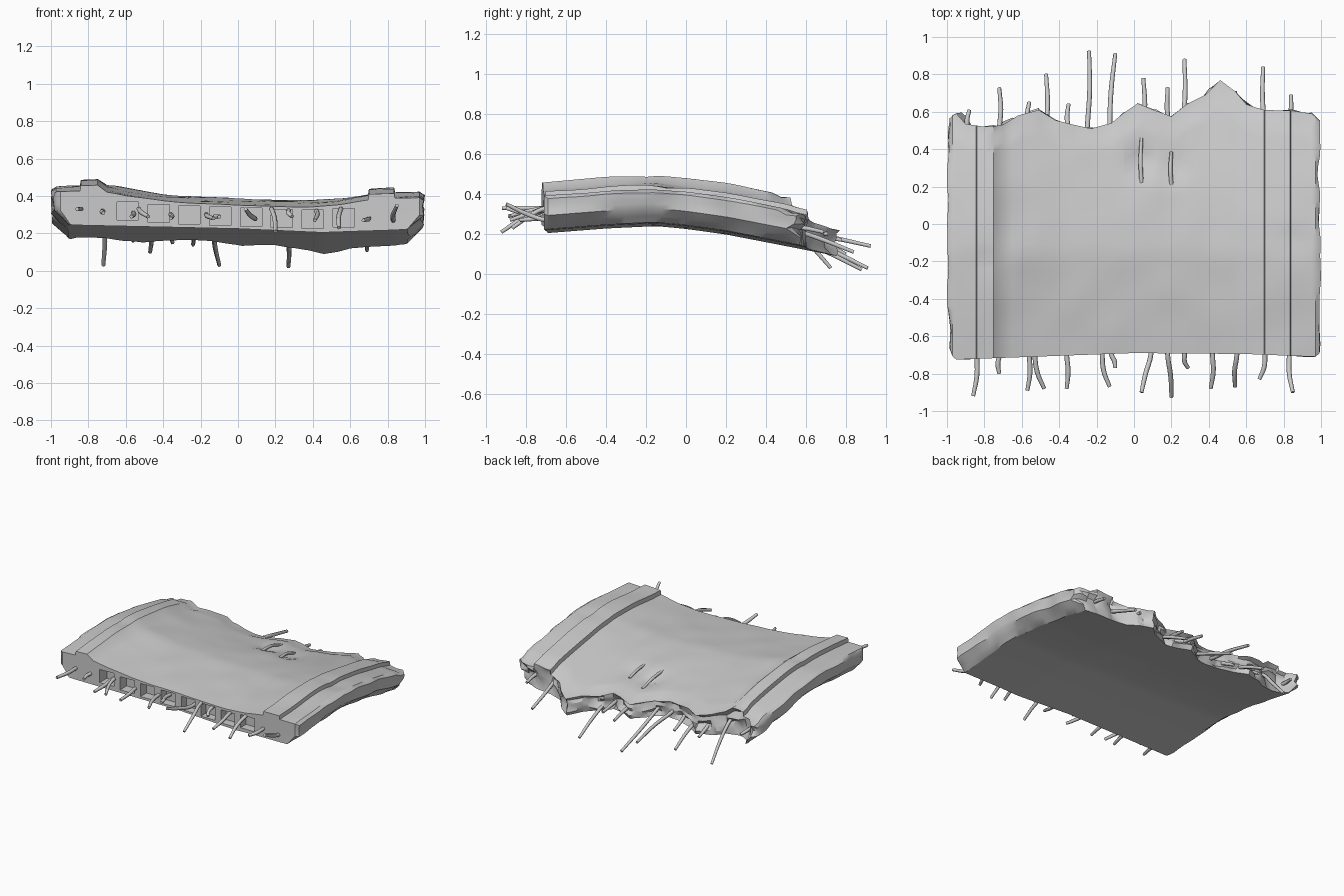
import bpy, bmesh, math
from mathutils import Vector, noise

if "Cube" in bpy.data.objects:
    bpy.data.objects.remove(bpy.data.objects["Cube"])


def lerp_table(pts, x):
    """Piecewise-linear lookup in a short profile."""
    if x <= pts[0][0]:
        return pts[0][1]
    for (a, p), (b, q) in zip(pts, pts[1:]):
        if x <= b:
            return p + (q - p) * (x - a) / (b - a)
    return pts[-1][1]


# Profiles: deck top and underside across x, sag along y, broken rear edge
TOP = [(-1, .438), (-.97, .455), (-.845, .465), (-.84, .495), (-.71, .497), (-.70, .457),
       (-.6, .436), (-.4, .41), (-.2, .396), (0, .388), (.2, .381), (.4, .378), (.55, .39),
       (.695, .412), (.70, .442), (.835, .448), (.84, .422), (.97, .428), (1, .412)]
BOTTOM = [(-1, .285), (-.4, .27), (0, .26), (.45, .24), (1, .26)]
SAG = [(-.72, -.037), (-.4, -.012), (-.15, 0), (.0, -.014), (.2, -.042), (.5, -.1), (.78, -.155)]
REAR = [(-1, .565), (-.95, .59), (-.9, .535), (-.8, .52), (-.71, .525), (-.62, .58), (-.51, .61),
        (-.42, .555), (-.32, .53), (-.23, .51), (-.12, .54), (-.06, .59), (.02, .645), (.12, .605),
        (.2, .575), (.28, .64), (.38, .69), (.46, .77), (.54, .71), (.6, .64), (.69, .61),
        (.85, .605), (.95, .59), (1, .55)]
FRONT = [(-1, -.66), (-.96, -.725), (-.6, -.712), (0, -.69), (.6, -.695), (.97, -.71), (1, -.69)]
LEVELS = [0, .22, .45, .62, .8, 1]
NV = 26


def n3(x, y, z, f):
    return noise.noise(Vector((x * f, y * f, z * f + 3.7)))


def gauss(x, y, cx, cy, r):
    return math.exp(-((x - cx) ** 2 + (y - cy) ** 2) / r ** 2)


# Broken slab with dished deck and kerbs: a deformed surface grid
xs = sorted({round(p[0], 3) for p in TOP + REAR} | {round(-1 + i * .05, 3) for i in range(41)})
xs = [x for x in xs if x not in (-.85, .85, -.71, .69)]
nx, nk = len(xs), len(LEVELS)
bm = bmesh.new()
verts = {}


def slab_point(i, j, k):
    x, v, t = xs[i], j / NV, LEVELS[k]
    y0, y1 = lerp_table(FRONT, x), lerp_table(REAR, x)
    y = y0 + (y1 - y0) * v
    z0, z1 = lerp_table(BOTTOM, x), lerp_table(TOP, x)
    z = z0 + (z1 - z0) * t
    if k == nk - 1:
        z += .006 * n3(x, y, 0, 5)
        z -= .03 * gauss(x, y, .04, .34, .07) + .02 * gauss(x, y, .22, .3, .07)
        z -= .014 * gauss(x, y, -.8, -.19, .06) + .012 * gauss(x, y, .86, -.1, .08)
        z += .012 * gauss(x, y, -.62, -.2, .1)
        if v > .93:
            z -= .012 + .012 * n3(x, y, 1, 9)
    if j == NV and 0 < k < nk - 1:
        y += .05 * n3(x, 0, t * .35, 11) - .015
        z += .012 * n3(x, 5, t, 9)
    if j == NV and k == 0:
        y += .025 * n3(x, 2, 0, 9) - .01
    # tapered outer flanks with chipped edges
    if abs(x) > .84:
        keep = .5 + .5 * min(1, t / .45)
        ax = .84 + (abs(x) - .84) * keep
        if abs(x) == 1:
            ax -= .012 + .022 * n3(x, y, t * .3, 6)
        x = math.copysign(min(ax, 1), x)
    return x, y, z + lerp_table(SAG, y)


def vert(i, j, k):
    key = (i, j, k)
    if key not in verts:
        verts[key] = bm.verts.new(slab_point(*key))
    return verts[key]


def skin(na, nb, f):
    for a in range(na):
        for b in range(nb):
            bm.faces.new([vert(*f(a, b)), vert(*f(a + 1, b)),
                          vert(*f(a + 1, b + 1)), vert(*f(a, b + 1))])


for k in (0, nk - 1):
    skin(nx - 1, NV, lambda a, b: (a, b, k))
for j in (0, NV):
    skin(nx - 1, nk - 1, lambda a, b: (a, j, b))
for i in (0, nx - 1):
    skin(NV, nk - 1, lambda a, b: (i, a, b))
bmesh.ops.recalc_face_normals(bm, faces=bm.faces)


def to_object(bm, name):
    me = bpy.data.meshes.new(name)
    bm.to_mesh(me)
    bm.free()
    ob = bpy.data.objects.new(name, me)
    bpy.context.collection.objects.link(ob)
    return ob


slab = to_object(bm, "broken_road_slab")

# Hollow cells cut into the front end
bm = bmesh.new()
for i in range(8):
    x = -.59 + .165 * i
    zc = .5 * (lerp_table(TOP, x) + lerp_table(BOTTOM, x)) - .035
    box = bmesh.ops.create_cube(bm, size=1)["verts"]
    bmesh.ops.scale(bm, vec=(.115, .2, .098), verts=box)
    bmesh.ops.translate(bm, vec=(x, -.73, zc), verts=box)
cutter = to_object(bm, "cell_cutter")
cutter.hide_render = True
mod = slab.modifiers.new("cells", 'BOOLEAN')
mod.operation, mod.solver, mod.object = 'DIFFERENCE', 'EXACT', cutter
bpy.context.view_layer.objects.active = slab
slab.select_set(True)
bpy.ops.object.modifier_apply(modifier=mod.name)
bpy.data.objects.remove(cutter)
bpy.ops.object.shade_smooth_by_angle(angle=math.radians(35))


# Bent reinforcing bars
def rebar(name, pts, r=.013):
    cu = bpy.data.curves.new(name, 'CURVE')
    cu.dimensions = '3D'
    cu.bevel_depth, cu.bevel_resolution, cu.use_fill_caps = r, 1, True
    cu.resolution_u = 4
    sp = cu.splines.new('BEZIER')
    sp.bezier_points.add(len(pts) - 1)
    for bp, p in zip(sp.bezier_points, pts):
        bp.co = p
        bp.handle_left_type = bp.handle_right_type = 'AUTO'
    sp.bezier_points[-1].radius = .8
    ob = bpy.data.objects.new(name, cu)
    bpy.context.collection.objects.link(ob)
    bpy.ops.object.select_all(action='DESELECT')
    ob.select_set(True)
    bpy.context.view_layer.objects.active = ob
    bpy.ops.object.convert(target='MESH')


# front bars: root x, tip x, tip y, root z, tip z
front = [(-.84, -.86, -.92, .33, .33), (-.72, -.72, -.8, .32, .31), (-.56, -.57, -.89, .31, .29),
         (-.53, -.48, -.88, .33, .29), (-.36, -.36, -.88, .30, .28), (-.17, -.13, -.87, .30, .28),
         (-.12, -.1, -.77, .29, .29), (.09, .04, -.9, .28, .33), (.18, .2, -.925, .33, .21),
         (.27, .29, -.77, .32, .29), (.42, .41, -.88, .32, .27), (.55, .54, -.87, .33, .23),
         (.70, .67, -.83, .28, .27), (.83, .85, -.9, .27, .35)]
for n, (xa, xb, y, za, zb) in enumerate(front):
    ym = -.7 + (y + .7) * .5
    rebar(f"front_rebar_{n + 1}", [(xa, -.6, za), (xa, -.7, za),
          (xa * .6 + xb * .4 + .008 * (-1) ** n, ym, za * .6 + zb * .4), (xb, y, zb)])

# rear bars: root x, tip x, tip y, tip z
rear = [(-.89, -.88, .61, .24), (-.72, -.72, .725, .02), (-.57, -.56, .65, .15), (-.47, -.47, .8, .09),
        (-.35, -.35, .64, .14), (-.25, -.24, .925, .13), (-.13, -.1, .91, .02), (.05, .05, .78, .16),
        (.19, .18, .73, .17), (.26, .27, .88, .012), (.40, .41, .7, .19), (.55, .54, .71, .19),
        (.70, .69, .84, .1), (.82, .84, .69, .2)]
for n, (xa, xb, y, z) in enumerate(rear):
    z0 = .5 * (lerp_table(TOP, xa) + lerp_table(BOTTOM, xa)) - .09
    rebar(f"rear_rebar_{n + 1}", [(xa, .42, z0 + .01), (xa, .5, z0 - .02),
          ((xa + xb) / 2 - .008 * (-1) ** n, (y + .5) / 2, z0 * .5 + z * .5), (xb, y, z + .01)])

# Bars showing through the worn deck
for n, (x, y0, y1) in enumerate([(.04, .22, .46), (.2, .21, .385)]):
    zz = [lerp_table(TOP, x) + lerp_table(SAG, y) for y in (y0, (y0 + y1) / 2, y1)]
    rebar(f"deck_rebar_{n + 1}", [(x, y0, zz[0] - .008), (x - .005, (y0 + y1) / 2, zz[1] + .008),
                                  (x, y1, zz[2] - .004)], .011)
